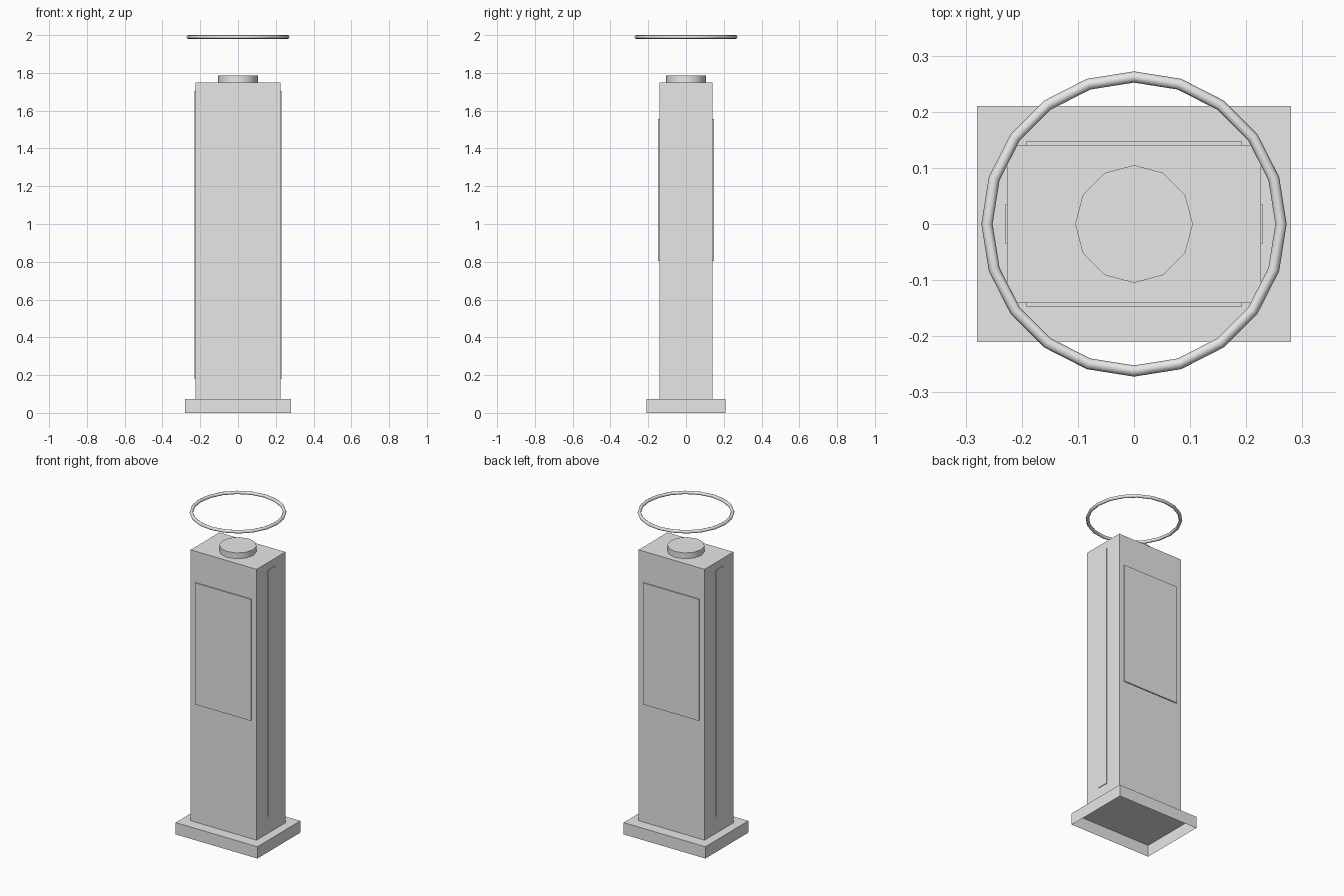
import bpy
import bmesh

cube = bpy.data.objects.get("Cube")
if cube:
    bpy.data.objects.remove(cube, do_unlink=True)

grey = bpy.data.materials.new("plain_grey")
grey.use_nodes = True
grey.diffuse_color = (0.8, 0.8, 0.8, 1)
grey.node_tree.nodes["Principled BSDF"].inputs["Base Color"].default_value = (0.8, 0.8, 0.8, 1)


def finish(name):
    """Name the active object and give it the shared material."""
    obj = bpy.context.object
    obj.name = obj.data.name = name
    obj.data.materials.append(grey)
    return obj


def box(name, half_x, half_y, bottom, top, x=0, y=0):
    bpy.ops.mesh.primitive_cube_add(size=2, location=(x, y, (bottom + top) / 2))
    obj = finish(name)
    obj.scale = (half_x, half_y, (top - bottom) / 2)
    bpy.ops.object.transform_apply(location=False, rotation=False, scale=True)
    return obj


# Hollow plinth, open underneath
plinth = box("plinth", 0.28, 0.21, 0, 0.073)
bm = bmesh.new()
bm.from_mesh(plinth.data)
bmesh.ops.delete(bm, geom=[f for f in bm.faces if f.normal.z < -0.5], context="FACES")
bm.to_mesh(plinth.data)
bm.free()

# Upright body
box("column", 0.226, 0.141, 0.073, 1.75)

# Raised display panels front and back, thin trim strips on both sides
for side, label in ((-1, "front"), (1, "back")):
    box(label + "_panel", 0.192, 0.007, 0.805, 1.557, y=side * 0.141)
for side, label in ((-1, "right"), (1, "left")):
    box(label + "_trim_strip", 0.004, 0.035, 0.18, 1.703, x=side * 0.226)

# Round cap on top
bpy.ops.mesh.primitive_cylinder_add(vertices=12, radius=0.105, depth=0.036,
                                    location=(0, 0, 1.768))
finish("top_cap")
bpy.ops.object.shade_smooth_by_angle(angle=0.7)

# Floating ring
bpy.ops.mesh.primitive_torus_add(major_segments=20, minor_segments=8,
                                 major_radius=0.262, minor_radius=0.01,
                                 location=(0, 0, 1.99))
finish("floating_ring")
bpy.ops.object.shade_smooth_by_angle(angle=1.0)
